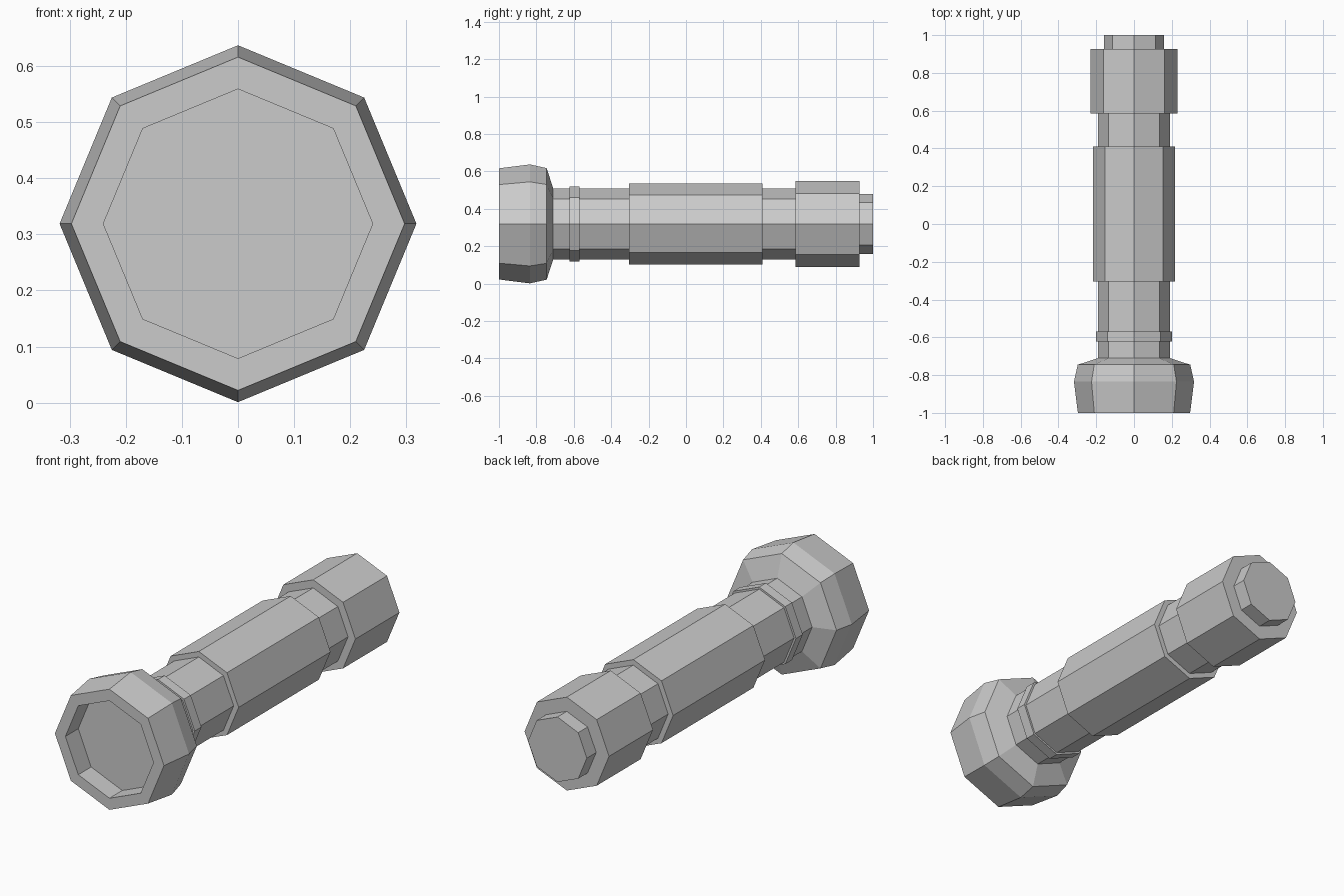
import bpy, bmesh, math

if "Cube" in bpy.data.objects:
    bpy.data.objects.remove(bpy.data.objects["Cube"])

SIDES = 8
CENTRE_Z = 0.319
TUBE_R = 0.19


def lathe(name, profile, cap_start=False, cap_end=False):
    """Sweep (y, radius) points into an octagonal shell along the y axis."""
    bm = bmesh.new()
    rings = []
    for y, r in profile:
        angles = [2 * math.pi * i / SIDES for i in range(SIDES)]
        rings.append([bm.verts.new((r * math.cos(a), y, CENTRE_Z + r * math.sin(a)))
                      for a in angles])
    for a, b in zip(rings, rings[1:]):
        for i in range(SIDES):
            j = (i + 1) % SIDES
            bm.faces.new((a[i], b[i], b[j], a[j]))
    if cap_start:
        bm.faces.new(rings[0])
    if cap_end:
        bm.faces.new(rings[-1][::-1])
    mesh = bpy.data.meshes.new(name)
    bm.to_mesh(mesh)
    bm.free()
    obj = bpy.data.objects.new(name, mesh)
    bpy.context.collection.objects.link(obj)
    return obj


def collar(name, y0, y1, r):
    """Raised sleeve whose end steps drop down to the tube."""
    return lathe(name, [(y0, TUBE_R), (y0, r), (y1, r), (y1, TUBE_R)])


# Lamp head: recessed lens, rim, flared bezel and shoulder
lathe("lamp_head", [(-0.90, 0.24), (-1.0, 0.24), (-1.0, 0.297), (-0.835, 0.318),
                    (-0.745, 0.298), (-0.71, TUBE_R)], cap_start=True)

# Exposed lengths of tube between the sleeves
for name, y0, y1 in (("neck_front", -0.71, -0.622), ("neck_rear", -0.57, -0.305),
                     ("tube_rear", 0.41, 0.585)):
    lathe(name, [(y0, TUBE_R), (y1, TUBE_R)])

# Thin ring on the neck and the long hand grip
collar("neck_ring", -0.622, -0.57, 0.20)
collar("grip", -0.305, 0.41, 0.217)

# Tail sleeve and end button
lathe("tail_sleeve", [(0.585, TUBE_R), (0.585, 0.23), (0.927, 0.23), (0.927, 0.16)])
lathe("tail_button", [(0.927, 0.16), (1.0, 0.16)], cap_end=True)
